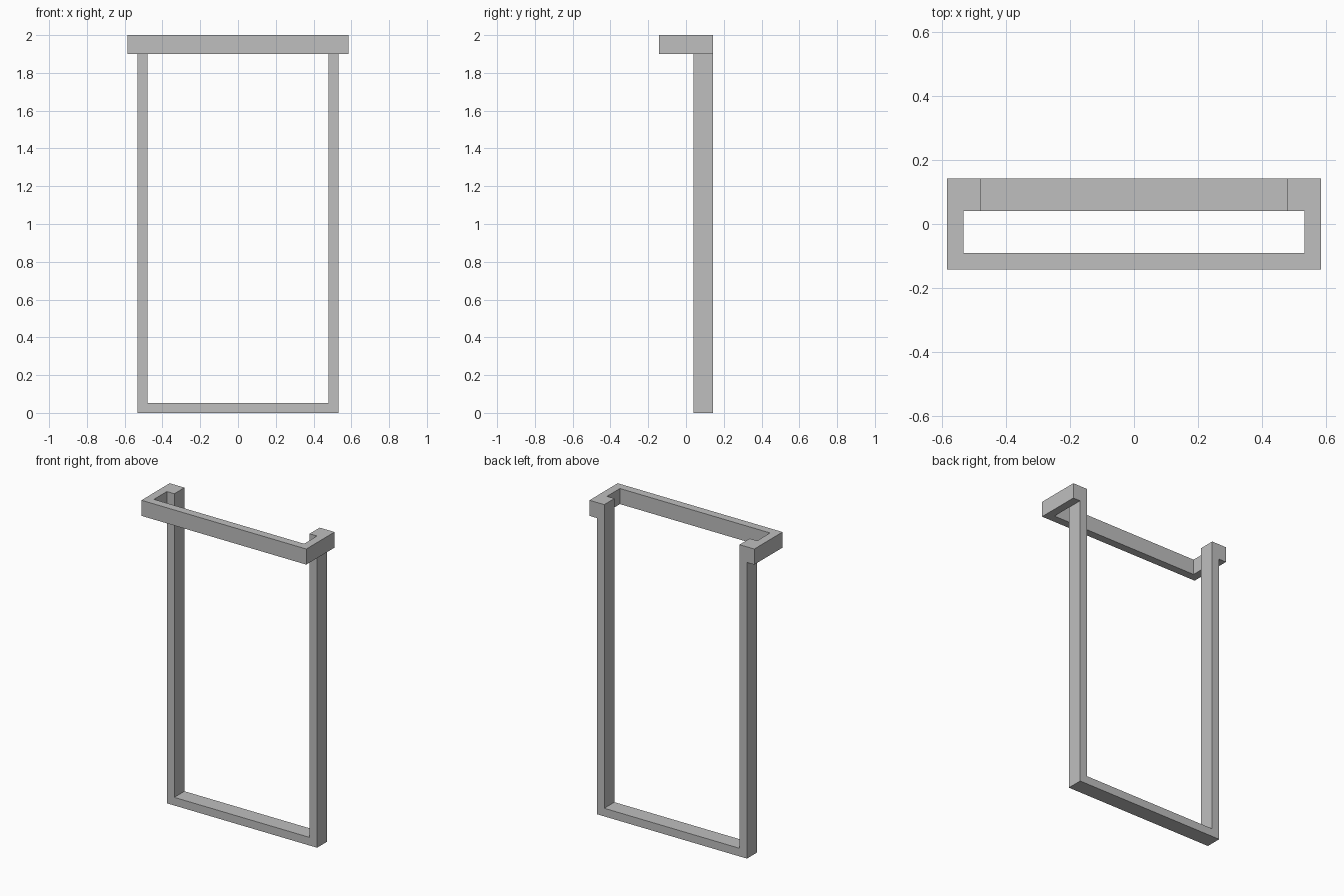
import bpy
import bmesh
from mathutils import Vector

cube = bpy.data.objects.get("Cube")
if cube:
    bpy.data.objects.remove(cube, do_unlink=True)

# Single grey finish
grey = bpy.data.materials.new("plain grey")
grey.use_nodes = True
colour = (0.52, 0.52, 0.52, 1)
grey.diffuse_color = colour
grey.node_tree.nodes["Principled BSDF"].inputs["Base Color"].default_value = colour


def mirrored_extrusion(name, half, place, depth):
    """Mirror a half outline across x = 0, then extrude it along depth."""
    outline = half + [(-x, v) for x, v in reversed(half)]
    bm = bmesh.new()
    face = bm.faces.new([bm.verts.new(place(x, v)) for x, v in outline])
    result = bmesh.ops.extrude_face_region(bm, geom=[face], use_keep_orig=True)
    moved = [g for g in result["geom"] if isinstance(g, bmesh.types.BMVert)]
    bmesh.ops.translate(bm, verts=moved, vec=Vector(depth))
    bmesh.ops.recalc_face_normals(bm, faces=bm.faces)
    mesh = bpy.data.meshes.new(name)
    bm.to_mesh(mesh)
    bm.free()
    mesh.materials.append(grey)
    obj = bpy.data.objects.new(name, mesh)
    bpy.context.collection.objects.link(obj)
    return obj


# Shared sizes
outer, arm_inner, post_inner = 0.585, 0.533, 0.48
front, back, post_front = -0.143, 0.143, 0.04
bar, rail_base, top = 0.052, 1.9, 2.0

# Top rail: front bar, side arms and short returns over the posts
mirrored_extrusion(
    "top_rail",
    [(outer, front), (outer, back), (post_inner, back), (post_inner, post_front),
     (arm_inner, post_front), (arm_inner, front + bar)],
    lambda x, y: (x, y, rail_base),
    (0, 0, top - rail_base),
)

# Upright frame: two posts joined by a sill
mirrored_extrusion(
    "upright_frame",
    [(arm_inner, 0), (arm_inner, rail_base), (post_inner, rail_base), (post_inner, bar)],
    lambda x, z: (x, post_front, z),
    (0, back - post_front, 0),
)
